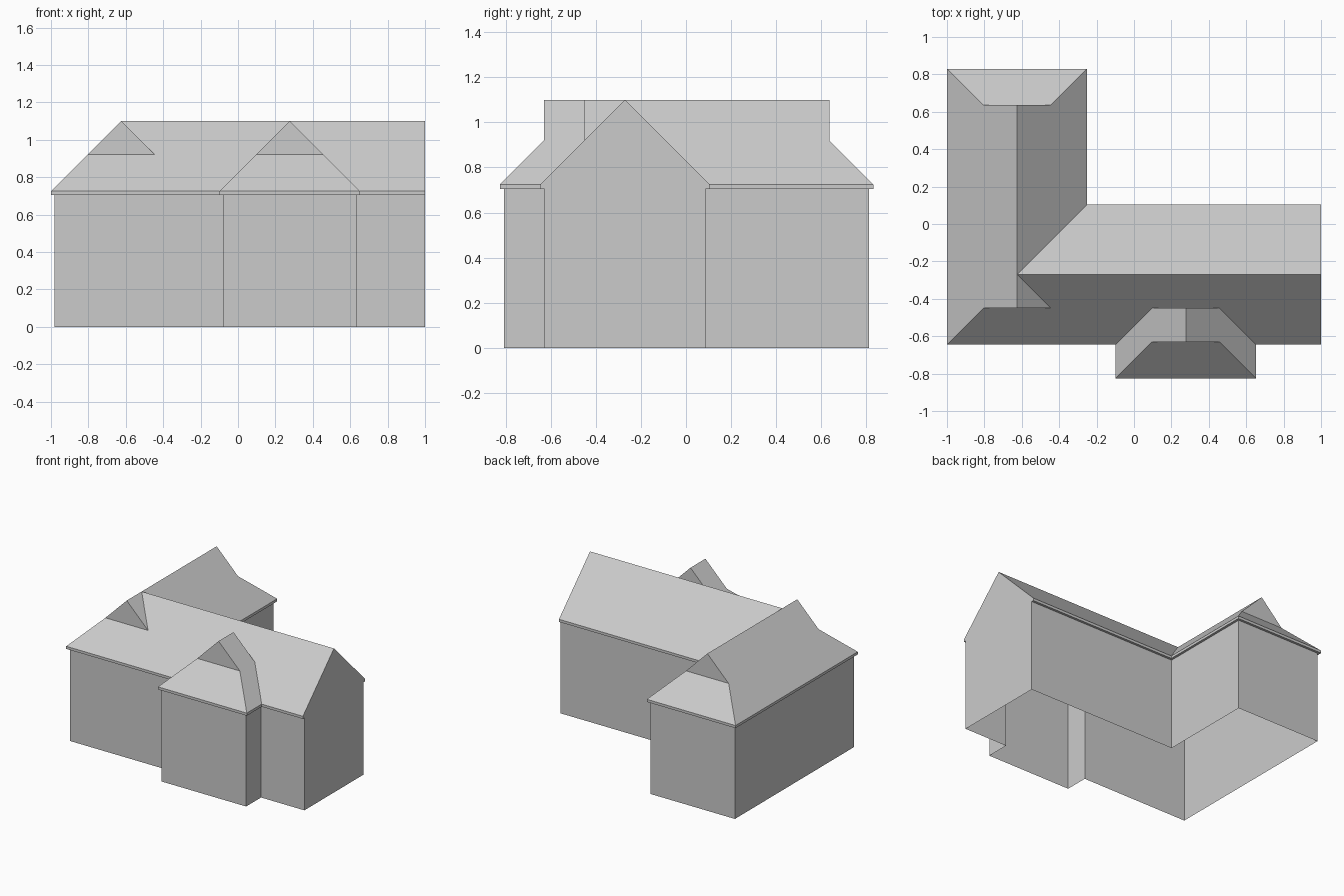
import bpy, bmesh

cube = bpy.data.objects.get("Cube")
if cube:
    bpy.data.objects.remove(cube, do_unlink=True)

grey = bpy.data.materials.new("light_grey")
grey.use_nodes = True
grey.diffuse_color = (0.6, 0.6, 0.6, 1)
grey.node_tree.nodes["Principled BSDF"].inputs["Base Color"].default_value = (0.6, 0.6, 0.6, 1)

# Heights: soffit, eave, top of hip, ridge
S, E, R = 0.705, 0.725, 1.10
hip = 0.195
H = E + hip
lip = 0.018            # eave overhang
half = R - E           # every roof rises at 45 degrees

# Side wing: left eave, ridge, right eave, back eave
L, C, W, K = -1.0, -1.0 + half, -1.0 + 2 * half, 0.83
# Main block: front eave, ridge, back eave, gable end
F, M, B, G = -0.645, -0.645 + half, -0.645 + 2 * half, 1.0
# Front bay: left eave, ridge, right eave, front eave
P, N = -0.098, -0.825
D, Q = P + half, P + 2 * half


def build(name, faces):
    """Make one flat-shaded part, with sloping faces turned upward unless vertical or soffit."""
    bm = bmesh.new()
    for pts in faces:
        face = bm.faces.new([bm.verts.new(p) for p in pts])
        face.normal_update()
        if "roof" in name and face.normal.z < -0.01:
            face.normal_flip()
    bmesh.ops.remove_doubles(bm, verts=bm.verts, dist=0.0001)
    mesh = bpy.data.meshes.new(name)
    bm.to_mesh(mesh)
    bm.free()
    mesh.materials.append(grey)
    obj = bpy.data.objects.new(name, mesh)
    bpy.context.collection.objects.link(obj)
    return obj


def gablet(x, y, facing):
    """Small upright triangle under a ridge; facing is -1 for front, 1 for back."""
    w = (half - hip) * facing
    return [(x + w, y, H), (x - w, y, H), (x, y, R)]


def hip_end(x0, x1, y, inward):
    """Sloping trapezoid below a gablet."""
    y2 = y + hip * inward
    return [(x0, y, E), (x1, y, E), (x1 - hip, y2, H), (x0 + hip, y2, H)]


def ribbon(low, z0, high, z1, closed=False):
    """Quads joining two matching outlines."""
    n = len(low)
    quads = []
    for i in range(n if closed else n - 1):
        j = (i + 1) % n
        quads.append([(*low[j], z0), (*low[i], z0), (*high[i], z1), (*high[j], z1)])
    return quads


# Wing roof, with a gablet at each end
fy, ky = F + hip, K - hip
build("wing_roof", [
    [(L, F, E), (L, K, E), (L + hip, ky, H), (C, ky, R), (C, fy, R), (L + hip, fy, H)],
    [(W, K, E), (W, B, E), (C, M, R), (C, ky, R), (W - hip, ky, H)],
    [(C, M, R), (C, fy, R), (W - hip, fy, H)],
    hip_end(L, W, K, -1),
    gablet(C, ky, 1),
    gablet(C, fy, -1),
])

# Main roof, notched around the bay
build("main_roof", [
    [(W, B, E), (G, B, E), (G, M, R), (C, M, R)],
    [(L, F, E), (P, F, E), (P + hip, fy, H), (Q - hip, fy, H), (Q, F, E),
     (G, F, E), (G, M, R), (C, M, R), (W - hip, fy, H), (L + hip, fy, H)],
])

# Bay roof
ny = N + hip
sides = [[(x, N, E), (x + s * hip, ny, H), (D, ny, R), (D, fy, R), (x + s * hip, fy, H), (x, F, E)]
         for x, s in ((P, 1), (Q, -1))]
build("bay_roof", sides + [hip_end(P, Q, N, 1), gablet(D, ny, -1), gablet(D, fy, 1)])

# Eave outline, and the wall outline set in from it
corners = [(G, 0, F, 1), (Q, -1, F, 1), (Q, -1, N, 1), (P, 1, N, 1), (P, 1, F, 1),
           (L, 1, F, 1), (L, 1, K, -1), (W, -1, K, -1), (W, -1, B, -1), (G, 0, B, -1)]
eave = [(x, y) for x, sx, y, sy in corners]
wall = [(x + sx * lip, y + sy * lip) for x, sx, y, sy in corners]

build("fascia", ribbon(eave, S, eave, E))
build("soffit", ribbon(wall, S, eave, S))
build("walls", ribbon(wall, 0, wall, S))

# Gable end wall, following the roof line
build("gable_wall", [[(G, F + lip, 0), (G, B - lip, 0), (G, B - lip, S), (G, B, S), (G, B, E),
                      (G, M, R), (G, F, E), (G, F, S), (G, F + lip, S)]])
